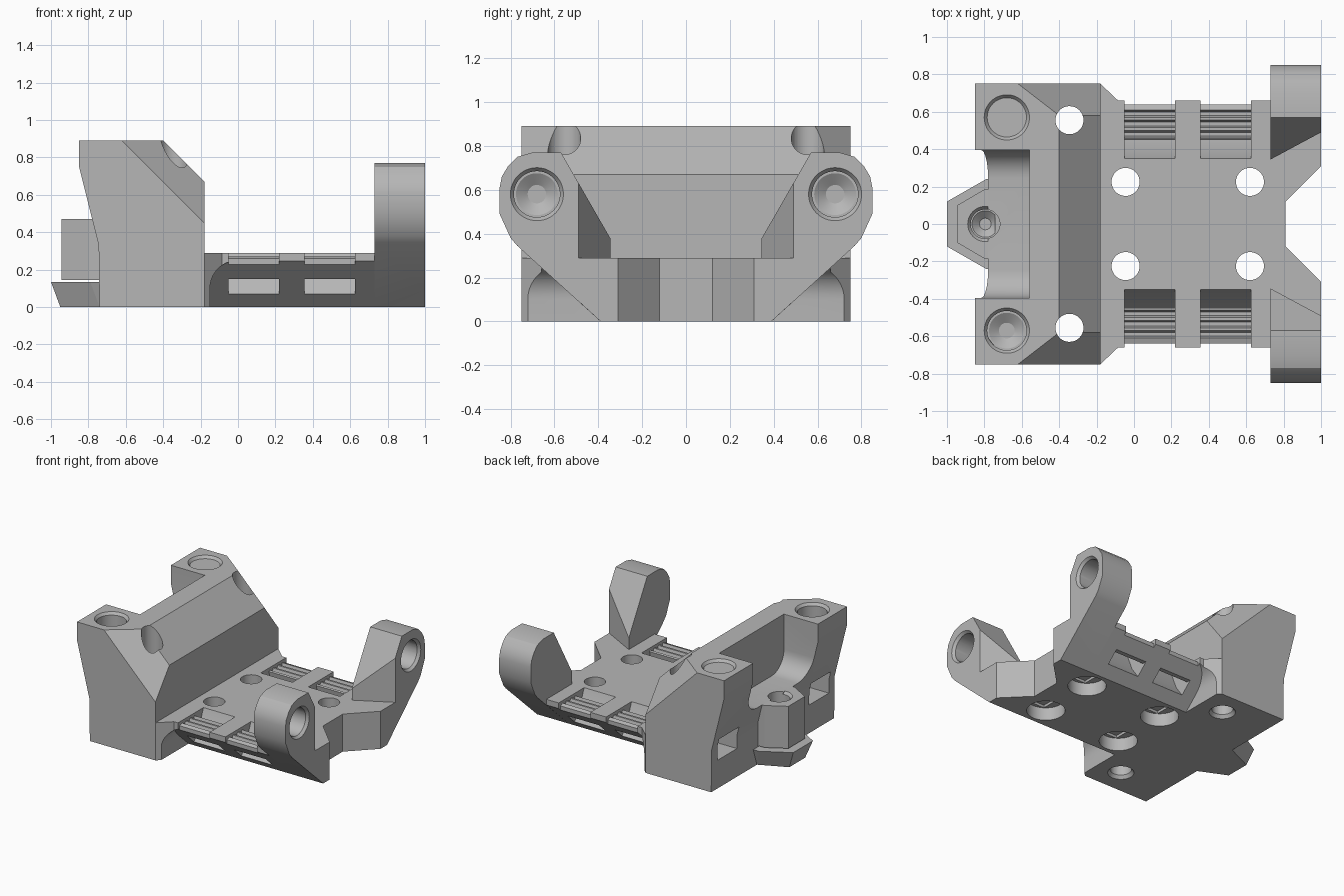
import bpy, bmesh, math
from mathutils import Vector, Matrix

if "Cube" in bpy.data.objects:
    bpy.data.objects.remove(bpy.data.objects["Cube"], do_unlink=True)

grey = bpy.data.materials.new("plain_grey")
grey.use_nodes = True
GREY = (0.47, 0.47, 0.47, 1)
grey.diffuse_color = GREY
grey.node_tree.nodes["Principled BSDF"].inputs["Base Color"].default_value = GREY


def finish(name, bm):
    bmesh.ops.recalc_face_normals(bm, faces=bm.faces)
    me = bpy.data.meshes.new(name)
    bm.to_mesh(me)
    bm.free()
    me.materials.append(grey)
    ob = bpy.data.objects.new(name, me)
    bpy.context.collection.objects.link(ob)
    return ob


def prism(name, pts, axis, lo, hi, planes=()):
    """Extrude a profile along an axis, then trim it with (point, normal) planes."""
    bm = bmesh.new()

    def place(p, t):
        return {"x": (t, p[0], p[1]), "y": (p[0], t, p[1]), "z": (p[0], p[1], t)}[axis]
    a = [bm.verts.new(place(p, lo)) for p in pts]
    b = [bm.verts.new(place(p, hi)) for p in pts]
    bm.faces.new(a)
    bm.faces.new(b)
    n = len(pts)
    for i in range(n):
        bm.faces.new((a[i], a[(i + 1) % n], b[(i + 1) % n], b[i]))
    bmesh.ops.recalc_face_normals(bm, faces=bm.faces)
    for co, no in planes:
        bmesh.ops.bisect_plane(bm, geom=bm.verts[:] + bm.edges[:] + bm.faces[:],
                               plane_co=co, plane_no=no, clear_outer=True)
        bmesh.ops.holes_fill(bm, edges=[e for e in bm.edges if e.is_boundary])
    return finish(name, bm)


def box(x, y, z):
    return prism("cutter", [(x[0], y[0]), (x[1], y[0]), (x[1], y[1]), (x[0], y[1])], "z", *z)


def drill(start, direction, r, depth, r_end=None):
    d = Vector(direction)
    bm = bmesh.new()
    m = Matrix.Translation(Vector(start) + d * depth / 2) @ d.to_track_quat("Z", "Y").to_matrix().to_4x4()
    bmesh.ops.create_cone(bm, cap_ends=True, segments=48, radius1=r,
                          radius2=r if r_end is None else r_end, depth=depth, matrix=m)
    return finish("cutter", bm)


def boolean(ob, cutter, op="DIFFERENCE"):
    mod = ob.modifiers.new("cut", "BOOLEAN")
    mod.operation, mod.solver, mod.object = op, "EXACT", cutter
    bpy.context.view_layer.objects.active = ob
    bpy.ops.object.modifier_apply(modifier=mod.name)
    bpy.data.objects.remove(cutter, do_unlink=True)


def insert_hole(ob, start, direction, r, depth):
    """Blind hole with a chamfered rim and a shallow conical end."""
    s, d = Vector(start), Vector(direction)
    boolean(ob, drill(s - d * 0.02, d, r, depth + 0.02))
    boolean(ob, drill(s - d * 0.005, d, r + 0.02, 0.025, r))
    boolean(ob, drill(s + d * (depth - 0.005), d, r * 0.98, 0.04, r * 0.4))


def mirrored(pts, s):
    return [(p[0] * s, p[1]) for p in pts]


SIDES = (-1, 1)
DOWN, UP = (0, 0, -1), (0, 0, 1)

# Tall block with sloped front edge and trimmed corners
profile = [(-0.74, 0), (-0.18, 0), (-0.18, 0.67), (-0.40, 0.89), (-0.85, 0.89),
           (-0.85, 0.75), (-0.745, 0.33)]
tower = prism("tower_block", profile, "y", -0.75, 0.75,
              [((-0.62, s * 0.75, 0.89), (0.75, s * 0.97, 0.75)) for s in SIDES])

# Rounded trough in the rear of the tower
R, W, FLOOR = 0.15, 0.395, 0.47
trough = [(W, 1.0), (-W, 1.0)]
for c, start in ((-W + R, 180), (W - R, 270)):
    for i in range(9):
        a = math.radians(start + i * 90 / 8)
        trough.append((c + R * math.cos(a), FLOOR + R + R * math.sin(a)))
boolean(tower, prism("cutter", trough, "x", -1.0, -0.56))

# Tower holes and rear nut slots
for s in SIDES:
    insert_hole(tower, (-0.68, s * 0.57, 0.89), DOWN, 0.105, 0.25)
    boolean(tower, drill((-0.345, s * 0.555, 1), DOWN, 0.075, 1.1))
    boolean(tower, drill((-0.345, s * 0.555, -0.01), UP, 0.1, 0.035, 0.075))
    ys = sorted((s * 0.44, s * 0.68))
    boolean(tower, box((-0.95, -0.55), ys, (0.22, 0.39)))

# Base plate with gussets and a notched end
half = [(-0.18, 0.75), (-0.085, 0.66), (1, 0.66), (1, 0.31), (0.81, 0.12)]
outline = half + [(x, -y) for x, y in reversed(half)]
plate = prism("base_plate", outline, "z", 0, 0.29)

# Sloped undersides with a rounded end
R = 0.15
side_cut = [(1.2, 0.25), (1.2, -0.05), (-0.15, -0.05)]
for i in range(11):
    a = math.radians(180 - i * 9)
    side_cut.append((R * math.cos(a), 0.10 + R * math.sin(a)))
wedge = [(0.346, -0.04), (0.9, 0.466), (0.9, -0.04)]
for s in SIDES:
    under = prism("cutter", side_cut, "y", *sorted((s * 0.3, s * 1.0)))
    boolean(under, prism("cutter", mirrored(wedge, s), "x", -0.5, 1.15), "INTERSECT")
    boolean(plate, under)

# Strap channels and ridged bars along both sides
channel = [(0.35, 0.32), (0.35, 0.29), (0.40, 0.16), (0.48, 0.05), (0.65, 0.05),
           (0.65, 0.15), (0.52, 0.15), (0.46, 0.20), (0.44, 0.32)]
ridges = [(0.43, 0.32), (0.43, 0.25)]
for y in (0.46, 0.515, 0.57):
    ridges += [(y, 0.27), (y + 0.01, 0.24), (y + 0.03, 0.24), (y + 0.04, 0.27)]
ridges += [(0.64, 0.26), (0.64, 0.15), (0.75, 0.15), (0.75, 0.32)]
for s in SIDES:
    for x0 in (-0.05, 0.355):
        boolean(plate, prism("cutter", mirrored(channel, s), "x", x0, x0 + 0.27))
        boolean(plate, prism("cutter", mirrored(ridges, s), "x", x0, x0 + 0.27))

# Screw holes with stepped recesses underneath
for s in SIDES:
    for x in (-0.045, 0.62):
        y = s * 0.225
        boolean(plate, drill((x, y, 0.5), DOWN, 0.075, 0.6))
        boolean(plate, drill((x, y, -0.02), UP, 0.135, 0.12))
        boolean(plate, box((x - 0.075, x + 0.075), (y - 0.11, y + 0.11), (0.05, 0.12)))

# Upright arms with blind holes
arm_profile = [(0.39, 0), (0.77, 0.345), (0.80, 0.38), (0.85, 0.49), (0.85, 0.61),
               (0.84, 0.66), (0.81, 0.71), (0.77, 0.75), (0.70, 0.77), (0.57, 0.77),
               (0.34, 0.37), (0.34, 0.28)]
parts = [tower, plate]
for s, side in ((-1, "right"), (1, "left")):
    arm = prism(side + "_arm", mirrored(arm_profile, s), "x", 0.73, 1.0,
                [((0.73, s * 0.345, 0), (0.145, -s * 0.27, 0))])
    insert_hole(arm, (1, s * 0.68, 0.58), (-1, 0, 0), 0.105, 0.18)
    parts.append(arm)

# Rear post and flared foot
post = prism("rear_post", [(-0.945, -0.10), (-0.945, 0.10), (-0.80, 0.185), (-0.70, 0.185),
                           (-0.70, -0.185), (-0.80, -0.185)], "z", 0.145, FLOOR)
insert_hole(post, (-0.795, 0, FLOOR), DOWN, 0.078, 0.22)
boolean(tower, drill((-0.795, 0, FLOOR + 0.02), DOWN, 0.078, 0.24))
foot = prism("rear_foot", [(-1, -0.12), (-1, 0.12), (-0.79, 0.24), (-0.70, 0.24),
                           (-0.70, -0.24), (-0.79, -0.24)], "z", 0, 0.135)
for v in foot.data.vertices:
    if v.co.z < 0.01:
        v.co.y *= 0.8
        if v.co.x < -0.75:
            v.co.x += 0.05
parts += [post, foot]

# Smooth the round walls, keep hard edges
bpy.ops.object.select_all(action="DESELECT")
for ob in parts:
    ob.select_set(True)
bpy.context.view_layer.objects.active = tower
bpy.ops.object.shade_smooth_by_angle(angle=math.radians(25))
